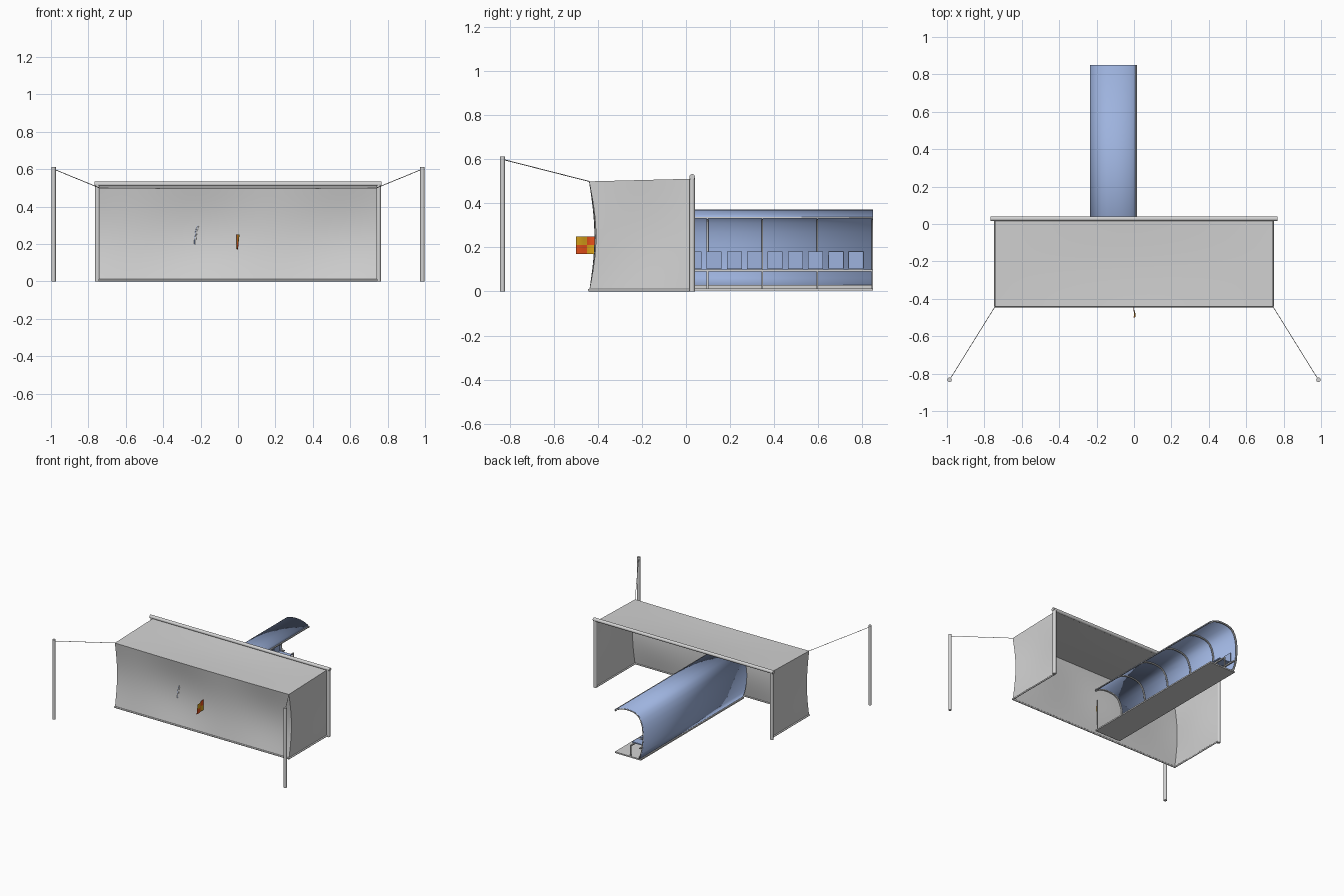
import bpy, bmesh, math
from mathutils import Vector

if "Cube" in bpy.data.objects:
    bpy.data.objects.remove(bpy.data.objects["Cube"])


def mat(name, rgb):
    m = bpy.data.materials.new(name)
    m.diffuse_color = (*rgb, 1)
    m.use_nodes = True
    m.node_tree.nodes["Principled BSDF"].inputs["Base Color"].default_value = m.diffuse_color
    return m


GREY = mat("light_grey", (0.65, 0.65, 0.65))
BLUE = mat("soft_blue", (0.34, 0.45, 0.73))
YELLOW = mat("yellow", (0.70, 0.36, 0.01))
RED = mat("orange_red", (0.80, 0.08, 0.01))


def finish(name, bm, mats, smooth=True):
    me = bpy.data.meshes.new(name)
    bm.to_mesh(me)
    bm.free()
    ob = bpy.data.objects.new(name, me)
    bpy.context.collection.objects.link(ob)
    for m in mats:
        me.materials.append(m)
    if smooth:
        bpy.ops.object.select_all(action='DESELECT')
        ob.select_set(True)
        bpy.context.view_layer.objects.active = ob
        bpy.ops.object.shade_smooth_by_angle(angle=math.radians(40))
    return ob


def sheet(name, fn, nu, nv, mats, rule=None):
    """Grid surface from fn(u, v) with u, v in 0..1."""
    bm = bmesh.new()
    g = [[bm.verts.new(fn(i / nu, j / nv)) for j in range(nv + 1)] for i in range(nu + 1)]
    for i in range(nu):
        for j in range(nv):
            f = bm.faces.new((g[i][j], g[i + 1][j], g[i + 1][j + 1], g[i][j + 1]))
            if rule:
                f.material_index = rule((i + .5) / nu, (j + .5) / nv)
    return finish(name, bm, mats)


def rod(name, a, b, r, material=GREY, sides=16):
    a, b = Vector(a), Vector(b)
    d = b - a
    bm = bmesh.new()
    bmesh.ops.create_cone(bm, cap_ends=True, segments=sides, radius1=r, radius2=r, depth=d.length)
    bm.transform(d.to_track_quat('Z', 'Y').to_matrix().to_4x4())
    bmesh.ops.translate(bm, verts=bm.verts, vec=(a + b) / 2)
    return finish(name, bm, [material])


def box(name, lo, hi, material):
    bm = bmesh.new()
    bmesh.ops.create_cube(bm, size=1)
    for v in bm.verts:
        v.co = [(l + h) / 2 + c * (h - l) for c, l, h in zip(v.co, lo, hi)]
    return finish(name, bm, [material], False)


# Goal frame
FY = 0.028
for s, side in ((-1, "left"), (1, "right")):
    rod(side + "_goal_post", (s * .752, FY, 0), (s * .752, FY, .52), .013)
    rod(side + "_ground_bar", (s * .742, FY, .006), (s * .742, -.44, .006), .006)
    rod(side + "_net_pole", (s * .986, -.833, 0), (s * .986, -.833, .612), .012)
    rod(side + "_net_rope", (s * .986, -.833, .6), (s * .742, -.44, .5), .002, GREY, 6)
rod("crossbar", (-.767, FY, .52), (.767, FY, .52), .013)
rod("rear_ground_bar", (-.742, -.44, .006), (.742, -.44, .006), .006)


# Goal net as sagging sheets
def back_y(x, z):
    return -.44 + (.03 + .006 * math.cos(8 * (x + .22))) * math.sin(math.pi * min(z / .5, 1))


def back_net(u, v):
    x = (2 * u - 1) * .742
    return (x, back_y(x, .5 * v), .5 * v - .004 * v * math.sin(math.pi * u))


def roof_net(u, v):
    sag = .006 * math.sin(math.pi * v) * math.sin(math.pi * u)
    return ((2 * u - 1) * .742, -.44 + v * (FY + .44),
            .5 + .012 * v - sag - .004 * (1 - v) * math.sin(math.pi * u))


def side_net(s):
    def fn(u, v):
        z = v * (.5 + .012 * u)
        y0 = back_y(s * .742, .5 * v)
        x = .742 - .01 * math.sin(math.pi * u) * math.sin(math.pi * v)
        return (s * x, y0 + u * (FY - y0), z)
    return fn


sheet("rear_net", back_net, 48, 16, [GREY])
sheet("roof_net", roof_net, 32, 12, [GREY])
sheet("left_net", side_net(-1), 14, 16, [GREY])
sheet("right_net", side_net(1), 14, 16, [GREY])

# Team shelter: curved shell open on the +x side
Y0, Y1 = -.406, .85
PROFILE = [(.015, .333), (-.003, .348), (-.025, .359), (-.06, .369), (-.10, .372), (-.145, .368),
           (-.175, .358), (-.197, .341), (-.215, .312), (-.228, .27), (-.234, .22),
           (-.234, .17), (-.229, .11), (-.218, .06), (-.2, .01)]


def extrude_profile(name, pts, y0, y1, thick, material):
    bm = bmesh.new()
    a = [bm.verts.new((x, y0, z)) for x, z in pts]
    b = [bm.verts.new((x, y1, z)) for x, z in pts]
    for i in range(len(pts) - 1):
        bm.faces.new((a[i], b[i], b[i + 1], a[i + 1]))
    bm.normal_update()
    # make all faces point away from the shelter centre
    if (bm.faces[:] and sum(f.normal.dot(f.calc_center_median() - Vector((-.08, (y0 + y1) / 2, .2)))
                            for f in bm.faces) < 0):
        bmesh.ops.reverse_faces(bm, faces=bm.faces[:])
    ob = finish(name, bm, [material])
    mod = ob.modifiers.new("thickness", 'SOLIDIFY')
    mod.thickness = thick
    mod.offset = -1
    return ob


extrude_profile("shelter_shell", PROFILE, Y0, Y1, .003, BLUE)

# Shelter ribs, floor and rails
INNER = [(-.09 + (x + .09) * .985, .2 + (z - .2) * .985) for x, z in PROFILE]
STEP = (Y1 - Y0 - .008) / 5
for i in range(6):
    y = Y0 + .004 + i * STEP
    extrude_profile("shelter_rib_%d" % (i + 1), INNER, y - .004, y + .004, .008, GREY)
    box("bench_leg_%d" % (i + 1), (-.125, y - .004, .01), (-.117, y + .004, .09), GREY)
box("shelter_floor", (-.21, Y0, .004), (.012, Y1, .014), GREY)
box("rear_kerb", (-.202, Y0 + .002, .012), (-.194, Y1 - .002, .03), GREY)
box("canopy_edge_rail", (.006, Y0, .331), (.014, Y1, .339), GREY)
box("bench_front_rail", (-.126, Y0, .09), (-.116, Y1, .099), GREY)
box("bench_rear_rail", (-.206, Y0, .09), (-.196, Y1, .099), GREY)

# Row of seats
for i in range(13):
    y = .773 - i * .0922
    box("seat_pan_%d" % (i + 1), (-.205, y - .034, .099), (-.105, y + .034, .107), BLUE)
    box("seat_back_%d" % (i + 1), (-.213, y - .034, .1), (-.205, y + .034, .182), BLUE)

# Corner flag with chequered cloth
rod("flag_pole", (0, -.398, 0), (0, -.398, .255), .004, GREY, 10)
sheet("flag_cloth", lambda u, v: (-.008 * math.sin(u * 5.5) * (.6 + .4 * v) - .006 * u * (1 - v),
                                  -.4 - .1 * u, .17 + .08 * v),
      16, 8, [YELLOW, RED], lambda u, v: int((u < .5) == (v > .5)))
